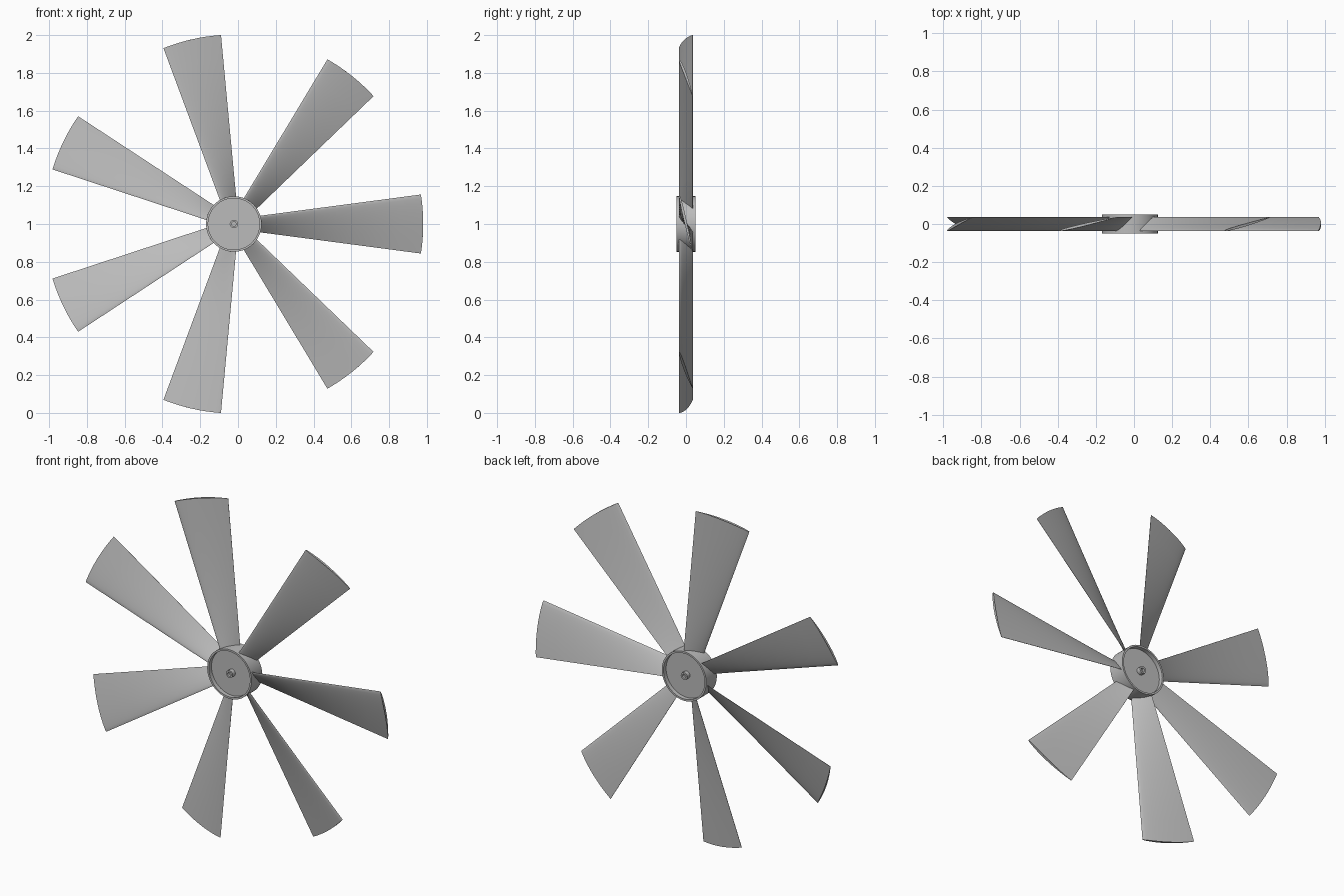
import bpy, bmesh, math

default = bpy.data.objects.get("Cube")
if default:
    bpy.data.objects.remove(default, do_unlink=True)

CENTRE = (-0.022, 0.0, 1.0)
BLADES = 7
TIP_R, ROOT_R = 1.0025, 0.141
HALF_DEPTH = 0.036      # blade reach front and back
HALF_THICK = 0.007

grey = bpy.data.materials.new("plain grey")
grey.use_nodes = True
grey.diffuse_color = (0.5, 0.5, 0.5, 1)
grey.node_tree.nodes["Principled BSDF"].inputs["Base Color"].default_value = (0.5, 0.5, 0.5, 1)


def finish(bm, name, angle):
    """Turn a bmesh into a smooth-shaded object with sharp creases kept."""
    bmesh.ops.recalc_face_normals(bm, faces=bm.faces)
    mesh = bpy.data.meshes.new(name)
    bm.to_mesh(mesh)
    bm.free()
    mesh.materials.append(grey)
    obj = bpy.data.objects.new(name, mesh)
    bpy.context.collection.objects.link(obj)
    obj.location = CENTRE
    bpy.ops.object.select_all(action='DESELECT')
    obj.select_set(True)
    bpy.context.view_layer.objects.active = obj
    bpy.ops.object.shade_smooth_by_angle(angle=math.radians(angle))
    return obj


def section(r):
    """Pitched airfoil section at radius r, bent onto an arc about the axle."""
    w = 0.043 + (r - 0.14) * (0.1545 - 0.043) / (0.99 - 0.14)
    length = math.hypot(w, HALF_DEPTH)
    nt, ny = HALF_DEPTH / length, w / length
    n = 12
    s_values = [(1 - math.cos(math.pi * i / n)) / 2 for i in range(n + 1)]
    loop = [(s, 1) for s in s_values] + [(s, -1) for s in reversed(s_values[1:])]
    points = []
    for s, side in loop:
        u = 1 - 2 * s
        h = side * HALF_THICK * (2.5 * math.sqrt(s) * (1 - s) + 0.1 * s)
        t, y = u * w + h * nt, -u * HALF_DEPTH + h * ny
        points.append((math.sqrt(r * r - t * t), y, t))
    return points


# Blades: sections lofted from hub to tip, twisted steeper at the root
def make_blade(index):
    bm = bmesh.new()
    steps = 10
    rings = []
    for k in range(steps + 1):
        r = ROOT_R + (TIP_R - ROOT_R) * (k / steps) ** 1.5
        rings.append([bm.verts.new(p) for p in section(r)])
    count = len(rings[0])
    for a, b in zip(rings, rings[1:]):
        for i in range(count):
            j = (i + 1) % count
            bm.faces.new((a[i], a[j], b[j], b[i]))
    bm.faces.new(rings[0])
    bm.faces.new(rings[-1])
    blade = finish(bm, f"blade_{index + 1}", 35)
    blade.rotation_euler = (0, -2 * math.pi * index / BLADES, 0)


for index in range(BLADES):
    make_blade(index)


# Lathe a (radius, depth) profile around the front-to-back axis
def lathe(name, profile, segments):
    bm = bmesh.new()
    verts = [bm.verts.new((r, y, 0)) for r, y in profile]
    edges = [bm.edges.new(pair) for pair in zip(verts, verts[1:])]
    bmesh.ops.spin(bm, geom=verts + edges, axis=(0, 1, 0), cent=(0, 0, 0),
                   angle=2 * math.pi, steps=segments)
    bmesh.ops.remove_doubles(bm, verts=bm.verts, dist=1e-5)
    return finish(bm, name, 30)


# Hub: barrel with a recessed web on both sides
half = [(0, -0.025), (0.136, -0.025), (0.136, -0.05), (0.147, -0.05)]
lathe("hub", half + [(r, -y) for r, y in reversed(half)], 64)

# Axle boss: short tube standing out of the recess front and back
half = [(0, -0.035), (0.012, -0.035), (0.012, -0.05), (0.022, -0.05)]
lathe("axle_boss", half + [(r, -y) for r, y in reversed(half)], 32)
